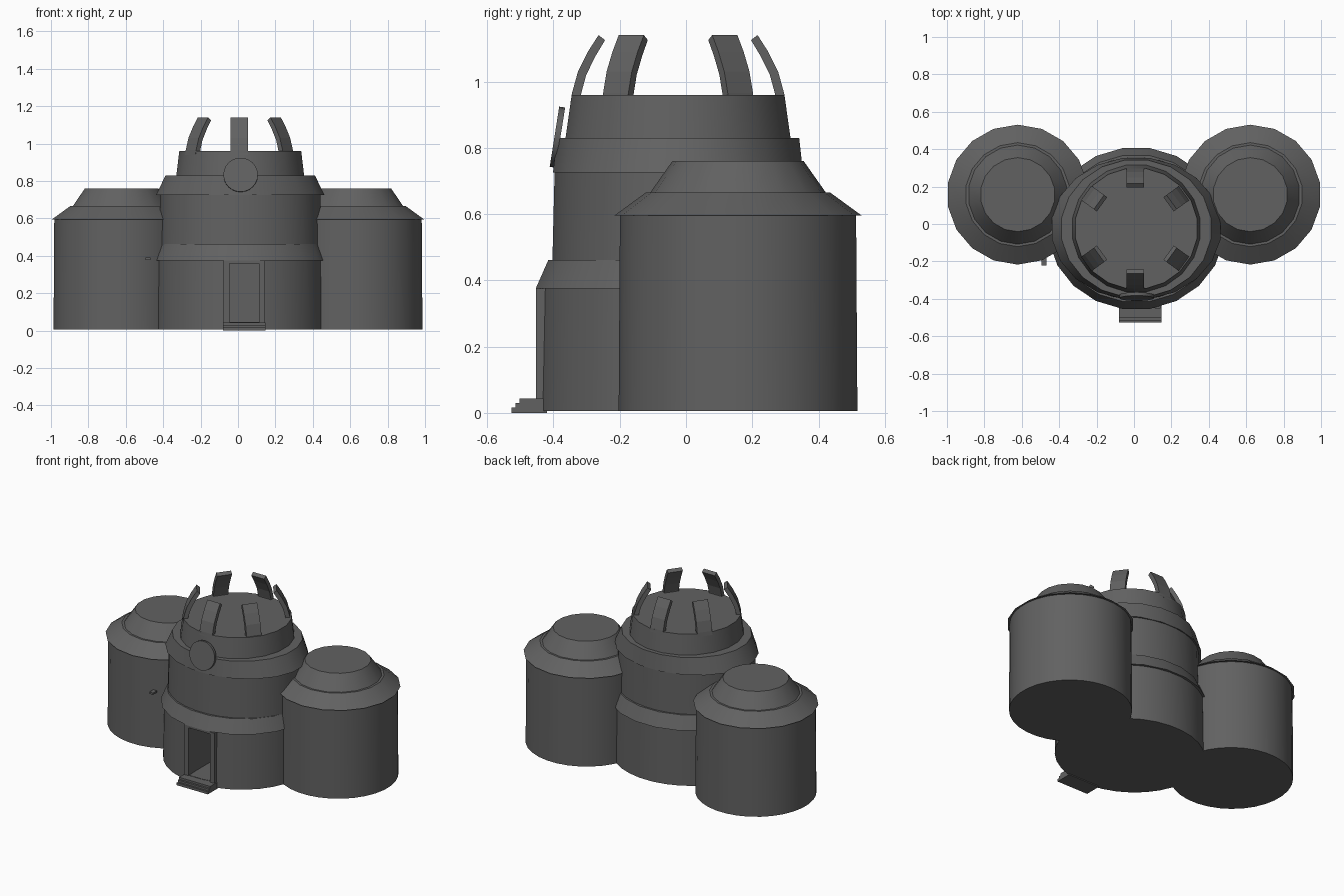
import bpy, bmesh, math
from mathutils import Matrix, Vector

if "Cube" in bpy.data.objects:
    bpy.data.objects.remove(bpy.data.objects["Cube"])

grey = bpy.data.materials.new("dark grey")
grey.diffuse_color = (0.12, 0.12, 0.12, 1)
grey.use_nodes = True
grey.node_tree.nodes["Principled BSDF"].inputs["Base Color"].default_value = grey.diffuse_color
CX, CY = 0.012, -0.024      # centre of the main hall


def finish(name, bm, smooth=False):
    bmesh.ops.recalc_face_normals(bm, faces=bm.faces[:])
    me = bpy.data.meshes.new(name)
    bm.to_mesh(me)
    bm.free()
    me.materials.append(grey)
    ob = bpy.data.objects.new(name, me)
    bpy.context.collection.objects.link(ob)
    if smooth:
        bpy.ops.object.select_all(action='DESELECT')
        ob.select_set(True)
        bpy.context.view_layer.objects.active = ob
        bpy.ops.object.shade_smooth_by_angle(angle=math.radians(30))
    return ob


def tier(name, cx, cy, levels, sides=18, smooth=True):
    """Closed solid through elliptical levels (z, radius x, radius y)."""
    bm = bmesh.new()
    rings = []
    for z, rx, ry in levels:
        rings.append([bm.verts.new((cx + rx * math.cos(a), cy + ry * math.sin(a), z))
                      for a in (2 * math.pi * (i + 0.5) / sides for i in range(sides))])
    for lo, hi in zip(rings, rings[1:]):
        for i in range(sides):
            j = (i + 1) % sides
            bm.faces.new((lo[i], lo[j], hi[j], hi[i]))
    bm.faces.new(rings[0][::-1])
    bm.faces.new(rings[-1])
    return finish(name, bm, smooth)


def box(name, x0, x1, y0, y1, z0, z1):
    bm = bmesh.new()
    bmesh.ops.create_cube(bm, size=1)
    for v in bm.verts:
        v.co = Vector(((x0 + x1) / 2 + v.co.x * (x1 - x0),
                       (y0 + y1) / 2 + v.co.y * (y1 - y0),
                       (z0 + z1) / 2 + v.co.z * (z1 - z0)))
    return finish(name, bm)


# Side towers: wall, wide eave and flat-topped crown
for side, s in (("left", -1), ("right", 1)):
    x, y = s * 0.622, 0.157
    tier(side + "_tower_wall", x, y, [(0.006, 0.366, 0.362), (0.6, 0.362, 0.358)], 32)
    tier(side + "_tower_eave", x, y, [(0.595, 0.378, 0.374), (0.665, 0.28, 0.278)])
    tier(side + "_tower_crown", x, y, [(0.655, 0.272, 0.272), (0.76, 0.2, 0.198)])

# Main hall, slightly wider than deep
hall = tier("hall_lower_wall", CX, CY, [(0.006, 0.457, 0.426), (0.4, 0.453, 0.418)], 32)
tier("hall_lower_eave", CX, CY, [(0.375, 0.473, 0.435), (0.462, 0.437, 0.396)], 20)
tier("hall_upper_wall", CX, CY, [(0.42, 0.437, 0.382), (0.74, 0.43, 0.374)], 32)
tier("hall_upper_eave", CX, CY, [(0.725, 0.456, 0.382), (0.83, 0.404, 0.37)], 20)
tier("drum", CX, CY, [(0.82, 0.347, 0.345), (0.96, 0.33, 0.325)], 20)

# Doorway recess cut into the hall
cutter = box("doorway_cutter", -0.048, 0.115, -0.6, -0.15, 0.045, 0.362)
cutter.hide_render = True
cutter.hide_viewport = True
cut = hall.modifiers.new("doorway", 'BOOLEAN')
cut.operation = 'DIFFERENCE'
cut.solver = 'EXACT'
cut.object = cutter

# Door frame
box("door_post_left", -0.078, -0.046, -0.452, -0.40, 0.006, 0.375)
box("door_post_right", 0.113, 0.143, -0.452, -0.40, 0.006, 0.375)
box("door_lintel", -0.046, 0.113, -0.450, -0.40, 0.36, 0.375)

# Entrance steps
for i, (front, top) in enumerate(((-0.527, 0.017), (-0.515, 0.030), (-0.502, 0.043))):
    box("step_%d" % (i + 1), -0.08, 0.148, front, -0.42, 0.013 * i, top)

# Round plaque leaning on the hall front
bm = bmesh.new()
bmesh.ops.create_cone(bm, cap_ends=True, segments=24, radius1=0.092, radius2=0.092, depth=0.018,
                      matrix=Matrix.Translation((0.014, -0.388, 0.832))
                      @ Matrix.Rotation(math.radians(90 - 9), 4, 'X'))
finish("round_plaque", bm, True)

# Curved prongs around the drum rim: (outer radius, z, inner radius, z)
PRONG = [(0.324, 0.94, 0.294, 0.94), (0.320, 0.965, 0.292, 0.965), (0.302, 1.03, 0.277, 1.02),
         (0.272, 1.09, 0.249, 1.077), (0.240, 1.14, 0.220, 1.125)]
for n, deg in enumerate((90, 144, 216, 270, 324, 36)):
    bm = bmesh.new()
    rows = [[bm.verts.new(c) for c in ((ro, -0.047, zo), (ro, 0.047, zo),
                                       (ri, 0.047, zi), (ri, -0.047, zi))]
            for ro, zo, ri, zi in PRONG]
    for lo, hi in zip(rows, rows[1:]):
        for i in range(4):
            j = (i + 1) % 4
            bm.faces.new((lo[i], lo[j], hi[j], hi[i]))
    bm.faces.new(rows[0][::-1])
    bm.faces.new(rows[-1])
    bm.transform(Matrix.Translation((CX - 0.005, CY, 0))
                 @ Matrix.Rotation(math.radians(deg), 4, 'Z'))
    finish("prong_%d" % (n + 1), bm)

# Small wall bracket beside the left tower
box("wall_bracket", -0.495, -0.468, -0.222, -0.18, 0.378, 0.39)
